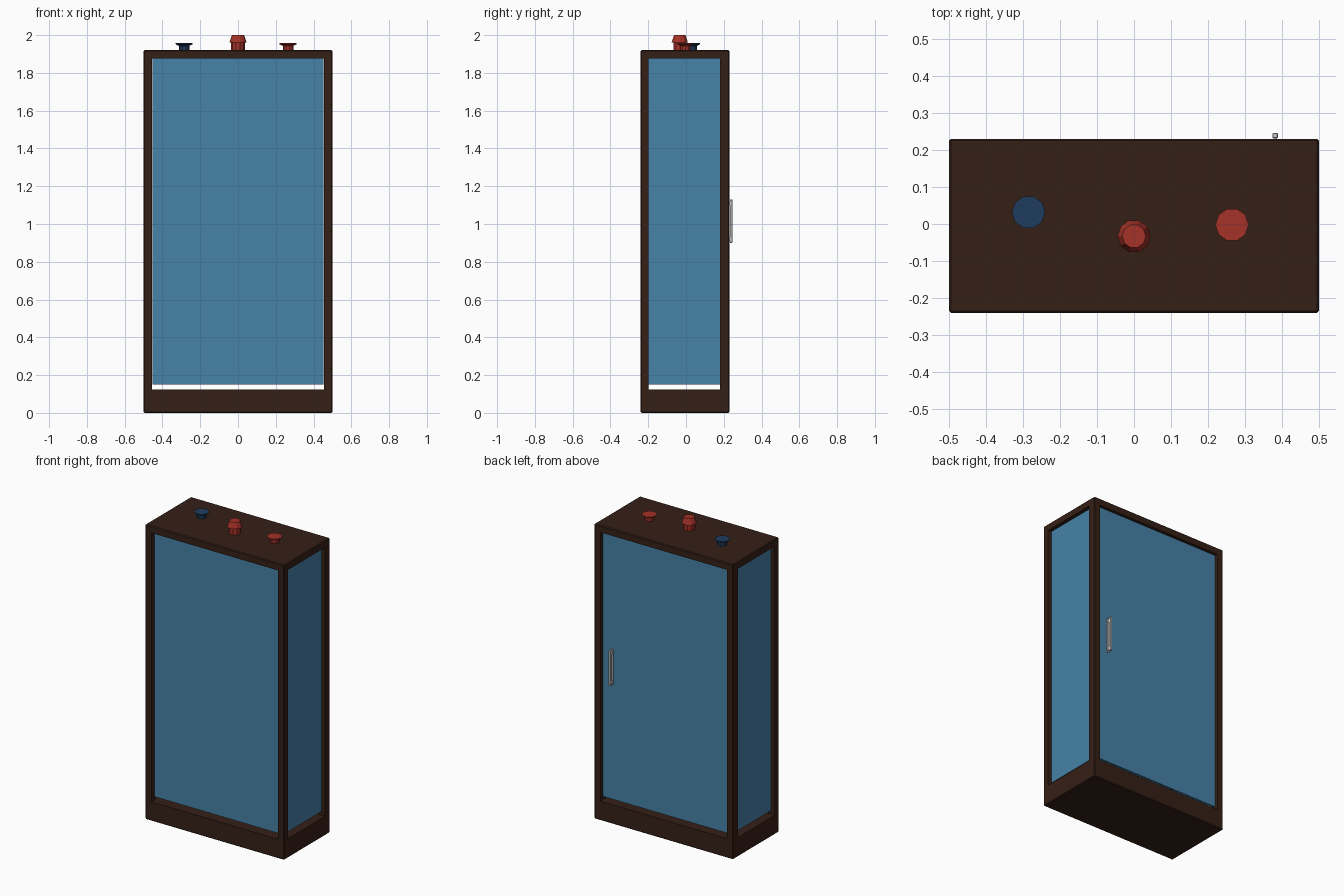
import bpy, bmesh
from math import cos, sin, tau

if "Cube" in bpy.data.objects:
    bpy.data.objects.remove(bpy.data.objects["Cube"])


def material(name, rgb):
    m = bpy.data.materials.new(name)
    m.diffuse_color = (*rgb, 1)
    m.use_nodes = True
    m.node_tree.nodes["Principled BSDF"].inputs["Base Color"].default_value = m.diffuse_color
    return m


WOOD = material("dark_wood", (0.036, 0.014, 0.008))
GLASS = material("blue_glass", (0.061, 0.223, 0.39))
RED = material("red_paint", (0.37, 0.032, 0.021))
BLUE = material("blue_paint", (0.014, 0.045, 0.114))


def link(name, bm, mat=None):
    bmesh.ops.recalc_face_normals(bm, faces=bm.faces)
    me = bpy.data.meshes.new(name)
    bm.to_mesh(me)
    bm.free()
    ob = bpy.data.objects.new(name, me)
    bpy.context.collection.objects.link(ob)
    if mat:
        me.materials.append(mat)
    return ob


def box(name, x, y, z, mat=None, bevel=0):
    """Box from (low, high) ranges on each axis."""
    bm = bmesh.new()
    bmesh.ops.create_cube(bm, size=1)
    for v in bm.verts:
        v.co = [r[0] + (c + 0.5) * (r[1] - r[0]) for c, r in zip(v.co, (x, y, z))]
    if bevel:
        bmesh.ops.bevel(bm, geom=bm.edges[:], offset=bevel, segments=1, affect='EDGES')
    return link(name, bm, mat)


def turned(name, x, y, profile, mat, sides=10):
    """Low-poly lathe of (radius, z) points, capped at both ends."""
    bm = bmesh.new()
    rings = [[bm.verts.new((x + r * cos(tau * i / sides), y + r * sin(tau * i / sides), z))
              for i in range(sides)] for r, z in profile]
    for a, b in zip(rings, rings[1:]):
        for i in range(sides):
            j = (i + 1) % sides
            bm.faces.new((a[i], a[j], b[j], b[i]))
    bm.faces.new(rings[0][::-1])
    bm.faces.new(rings[-1])
    return link(name, bm, mat)


# Wooden frame: bevelled block opened through both directions
frame = box("cabinet_frame", (-0.5, 0.5), (-0.24, 0.23), (0, 1.92), WOOD, 0.005)
openings = [box("front_opening_cutter", (-0.455, 0.455), (-1, 1), (0.125, 1.875)),
            box("side_opening_cutter", (-1, 1), (-0.198, 0.18), (0.125, 1.875))]
bpy.context.view_layer.objects.active = frame
for c in openings:
    c.hide_render = True
    mod = frame.modifiers.new("opening", 'BOOLEAN')
    mod.object, mod.operation, mod.solver = c, 'DIFFERENCE', 'EXACT'
    bpy.ops.object.modifier_apply(modifier=mod.name)
for c in openings:
    bpy.data.objects.remove(c)

# Glass panes, stopping short of the base
gz = (0.15, 1.877)
box("front_glass", (-0.452, 0.452), (-0.215, -0.205), gz, GLASS)
box("back_door_glass", (-0.452, 0.452), (0.2, 0.21), gz, GLASS)
for name, s in (("left_glass", -1), ("right_glass", 1)):
    box(name, sorted((s * 0.465, s * 0.475)), (-0.2, 0.182), gz, GLASS)

# Door handle: backing plate, stand-offs and grip
hx = (0.374, 0.389)
box("handle_plate", hx, (0.208, 0.218), (0.9, 1.13))
box("handle_grip", hx, (0.232, 0.246), (0.9, 1.13), bevel=0.002)
for name, z in (("handle_lower_mount", 0.91), ("handle_upper_mount", 1.1)):
    box(name, (0.377, 0.386), (0.212, 0.238), (z, z + 0.02))

# Knobs on the roof
small = [(0.028, 1.915), (0.028, 1.943), (0.045, 1.952), (0.045, 1.957)]
turned("blue_knob", -0.285, 0.032, small, BLUE)
turned("red_knob", 0.265, -0.002, small, RED)
turned("centre_knob", 0, -0.033,
       [(0.036, 1.915), (0.036, 1.96), (0.045, 1.962), (0.032, 2.0)], RED)
